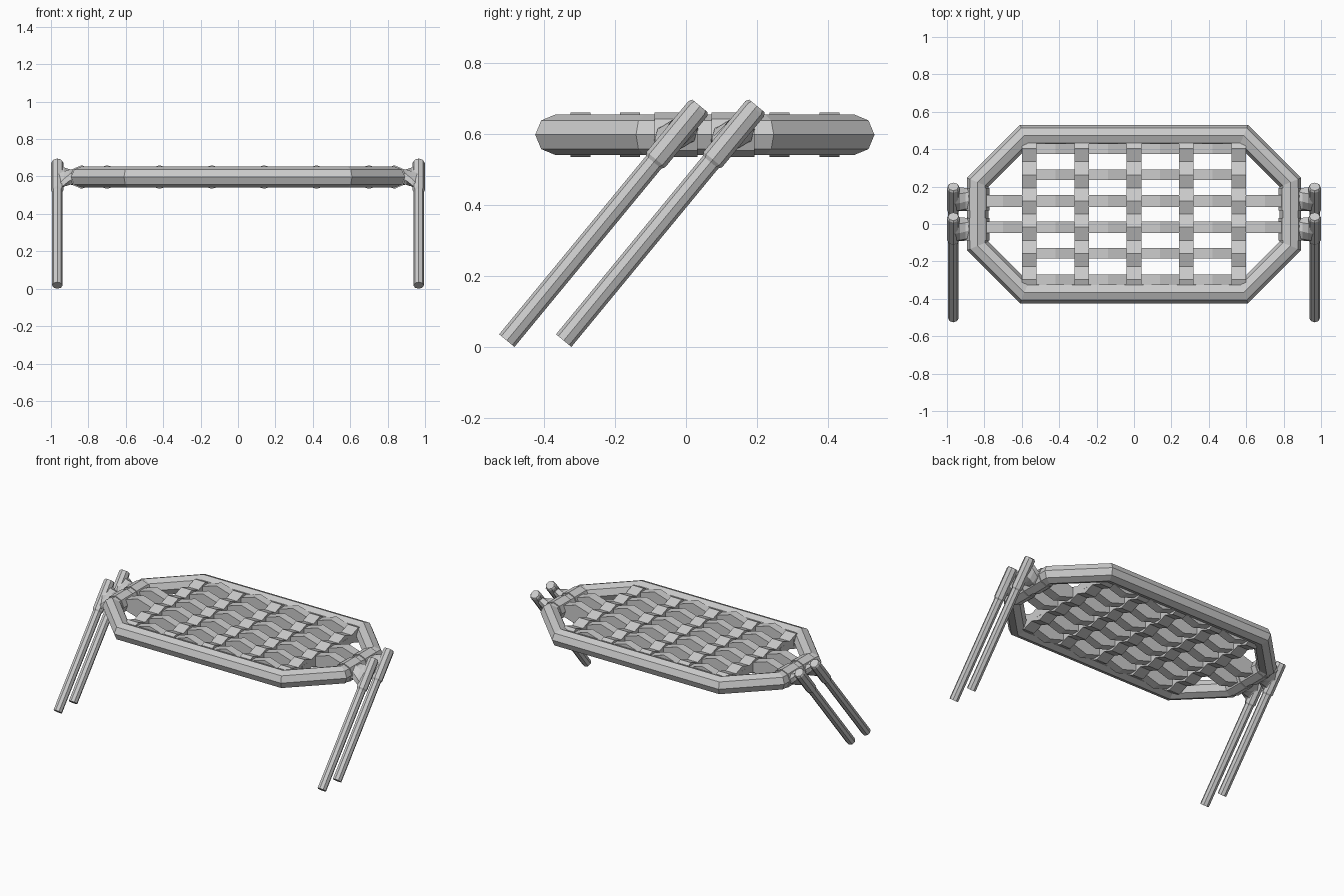
import bpy, bmesh, math
from mathutils import Vector

cube = bpy.data.objects.get("Cube")
if cube:
    bpy.data.objects.remove(cube, do_unlink=True)

grey = bpy.data.materials.new("light_grey")
grey.use_nodes = True
grey.diffuse_color = (0.6, 0.6, 0.6, 1)
grey.node_tree.nodes["Principled BSDF"].inputs["Base Color"].default_value = (0.6, 0.6, 0.6, 1)

X, Y, Z = Vector((1, 0, 0)), Vector((0, 1, 0)), Vector((0, 0, 1))
MID_Y, DECK_Z = 0.053, 0.597


def octagon(center, u, v, ru, rv):
    """Eight points around a centre, in the plane of u and v."""
    return [center + u * ru * math.cos(k * math.pi / 4) + v * rv * math.sin(k * math.pi / 4)
            for k in range(8)]


def loft(name, rings, loop=False):
    """Skin a list of rings; cap the ends unless they form a loop."""
    bm = bmesh.new()
    rows = [[bm.verts.new(p) for p in ring] for ring in rings]
    n = len(rows[0])
    pairs = list(zip(rows, rows[1:]))
    if loop:
        pairs.append((rows[-1], rows[0]))
    else:
        bm.faces.new(rows[0])
        bm.faces.new(rows[-1])
    for a, b in pairs:
        for k in range(n):
            bm.faces.new((a[k], a[(k + 1) % n], b[(k + 1) % n], b[k]))
    bmesh.ops.recalc_face_normals(bm, faces=bm.faces)
    mesh = bpy.data.meshes.new(name)
    bm.to_mesh(mesh)
    bm.free()
    mesh.materials.append(grey)
    obj = bpy.data.objects.new(name, mesh)
    bpy.context.collection.objects.link(obj)
    return obj


def band(name, stations, across, half_width):
    """Woven band whose depth swells and pinches along its (point, half depth) stations."""
    w = across * half_width
    loft(name, [[p - w - Z * t, p + w - Z * t, p + w + Z * t, p - w + Z * t]
                for p, t in stations])


# Eight-sided stretcher frame with mitred corners
TUBE = 0.057
corners = [(0.836, 0.17), (0.586, 0.42), (-0.586, 0.42), (-0.836, 0.17),
           (-0.836, -0.17), (-0.586, -0.42), (0.586, -0.42), (0.836, -0.17)]
rings = []
for k, (x, y) in enumerate(corners):
    a = math.radians(22.5 + 45 * k)
    out = Vector((math.cos(a), math.sin(a), 0))
    rings.append(octagon(Vector((x, y + MID_Y, DECK_Z)), out, Z,
                         TUBE / math.cos(math.pi / 8), TUBE))
loft("frame", rings, loop=True)

# Lengthwise bands, deepest midway between the cross bands;
# the middle two reach the end rails
row_y = [MID_Y + 0.14 * (j - 2.5) for j in range(6)]
for j, y in enumerate(row_y):
    middle = j in (2, 3)
    reach = 6 if middle else 4
    stations = [(Vector((0.14 * k, y, DECK_Z)), 0.063 if k % 2 else 0.02)
                for k in range(-reach, reach + 1)]
    if not middle:
        stations = ([(Vector((-0.6, y, DECK_Z)), 0.02)] + stations
                    + [(Vector((0.6, y, DECK_Z)), 0.02)])
    band(f"long_band_{j + 1}", stations, Y, 0.031 if middle else 0.028)

# Crosswise bands, deepest where they wrap the lengthwise bands
for i in range(5):
    x = 0.28 * (i - 2)
    stations = [(Vector((x, MID_Y + 0.07 * k, DECK_Z)), 0.05 if k % 2 else 0.025)
                for k in range(-5, 6)]
    ends = [(Vector((x, MID_Y + s * 0.385, DECK_Z)), 0.037) for s in (-1, 1)]
    band(f"cross_band_{i + 1}", [ends[0]] + stations + [ends[1]], X, 0.039)

# Slanted legs, clamps around the end rails, and flared brackets between them
axis = Vector((0, 0.636, 0.772)).normalized()
side_dir = axis.cross(X)
for side, sx in (("left", 1), ("right", -1)):
    for place, y in (("front", -0.028), ("back", 0.132)):
        foot = Vector((sx * 0.966, y - 0.476, 0.018))
        profile = [(0, 0.028), (0.65, 0.028), (0.66, 0.034), (0.845, 0.034), (0.855, 0.028)]
        loft(f"{place}_{side}_leg",
             [octagon(foot + axis * s, X, side_dir, r, r) for s, r in profile])
        rail = Vector((sx * 0.836, y, DECK_Z))
        loft(f"{place}_{side}_clamp",
             [octagon(rail + Y * d, X, Z, 0.063, 0.063) for d in (-0.06, 0.06)])
        # The bracket turns from level at the rail to the slant of the leg
        flare = [(0.86, 0, 0.062, 0.046), (0.9, 17, 0.064, 0.042),
                 (0.93, 34, 0.076, 0.036), (0.957, 50.5, 0.095, 0.03)]
        shape = []
        for x, tilt, ru, rv in flare:
            t = math.radians(tilt)
            u = Vector((0, math.cos(t), math.sin(t)))
            shape.append(octagon(Vector((sx * x, y, DECK_Z)), u, X.cross(u), ru, rv))
        loft(f"{place}_{side}_bracket", shape)
